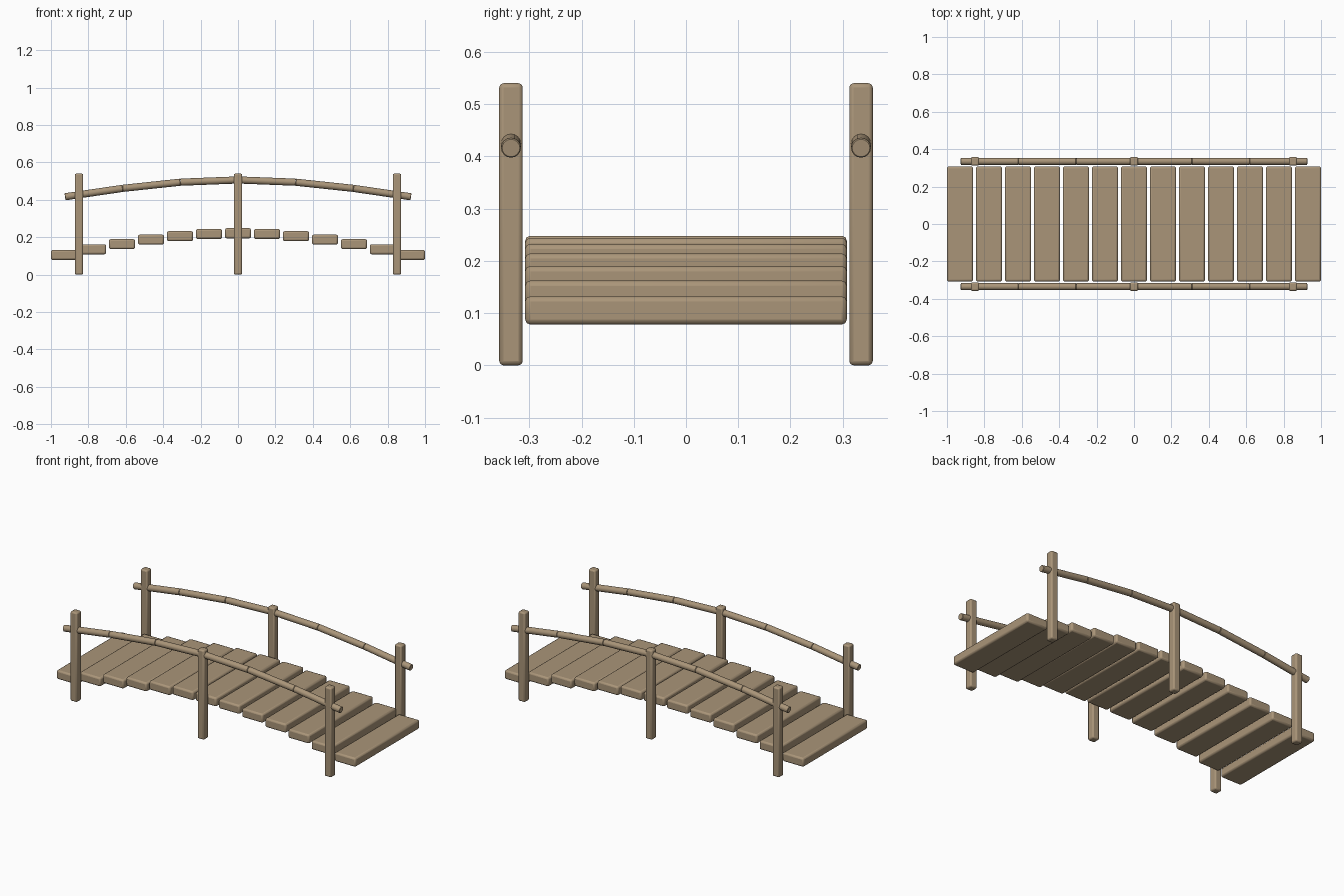
import bpy
import math
from mathutils import Vector

cube = bpy.data.objects.get("Cube")
if cube:
    bpy.data.objects.remove(cube, do_unlink=True)

# Single weathered wood colour
wood = bpy.data.materials.new("weathered_wood")
wood.use_nodes = True
color = (0.40, 0.30, 0.19, 1.0)
wood.diffuse_color = color
wood.node_tree.nodes["Principled BSDF"].inputs["Base Color"].default_value = color


def finish(obj, name, bevel, segments):
    obj.name = name
    obj.data.materials.append(wood)
    if bevel:
        mod = obj.modifiers.new("rounded_edges", "BEVEL")
        mod.width = bevel
        mod.segments = segments
        mod.limit_method = "ANGLE"
    bpy.ops.object.shade_smooth_by_angle(angle=math.radians(35))


def beam(name, center, size, bevel):
    bpy.ops.mesh.primitive_cube_add(size=1, location=center)
    obj = bpy.context.object
    obj.scale = size
    bpy.ops.object.transform_apply(location=False, rotation=False, scale=True)
    finish(obj, name, bevel, 2)


def pole(name, start, end, radius):
    start, end = Vector(start), Vector(end)
    axis = end - start
    bpy.ops.mesh.primitive_cylinder_add(vertices=16, radius=radius, depth=axis.length,
                                        location=(start + end) / 2)
    obj = bpy.context.object
    obj.rotation_euler = axis.to_track_quat("Z", "Y").to_euler()
    finish(obj, name, 0.002, 1)


def arch(t, base, rise):
    return base + rise * math.sin(math.pi * t)


# Deck planks, stepped along an arch
PLANKS = 13
for i in range(PLANKS):
    t = i / (PLANKS - 1)
    beam(f"deck_plank_{i + 1}", (-0.93 + 1.86 * t, 0, arch(t, 0.105, 0.116)),
         (0.14, 0.616, 0.054), 0.01)

# Posts and segmented handrail on each side
SEGMENTS = 6
for side, y in (("front", -0.335), ("back", 0.335)):
    for label, x in (("right", -0.85), ("middle", 0), ("left", 0.85)):
        beam(f"{side}_{label}_post", (x, y, 0.27), (0.045, 0.045, 0.54), 0.008)
    joints = [(-0.925 + 1.85 * k / SEGMENTS, y, arch(k / SEGMENTS, 0.416, 0.09))
              for k in range(SEGMENTS + 1)]
    for k, (a, b) in enumerate(zip(joints, joints[1:])):
        pole(f"{side}_handrail_{k + 1}", a, b, 0.019)
